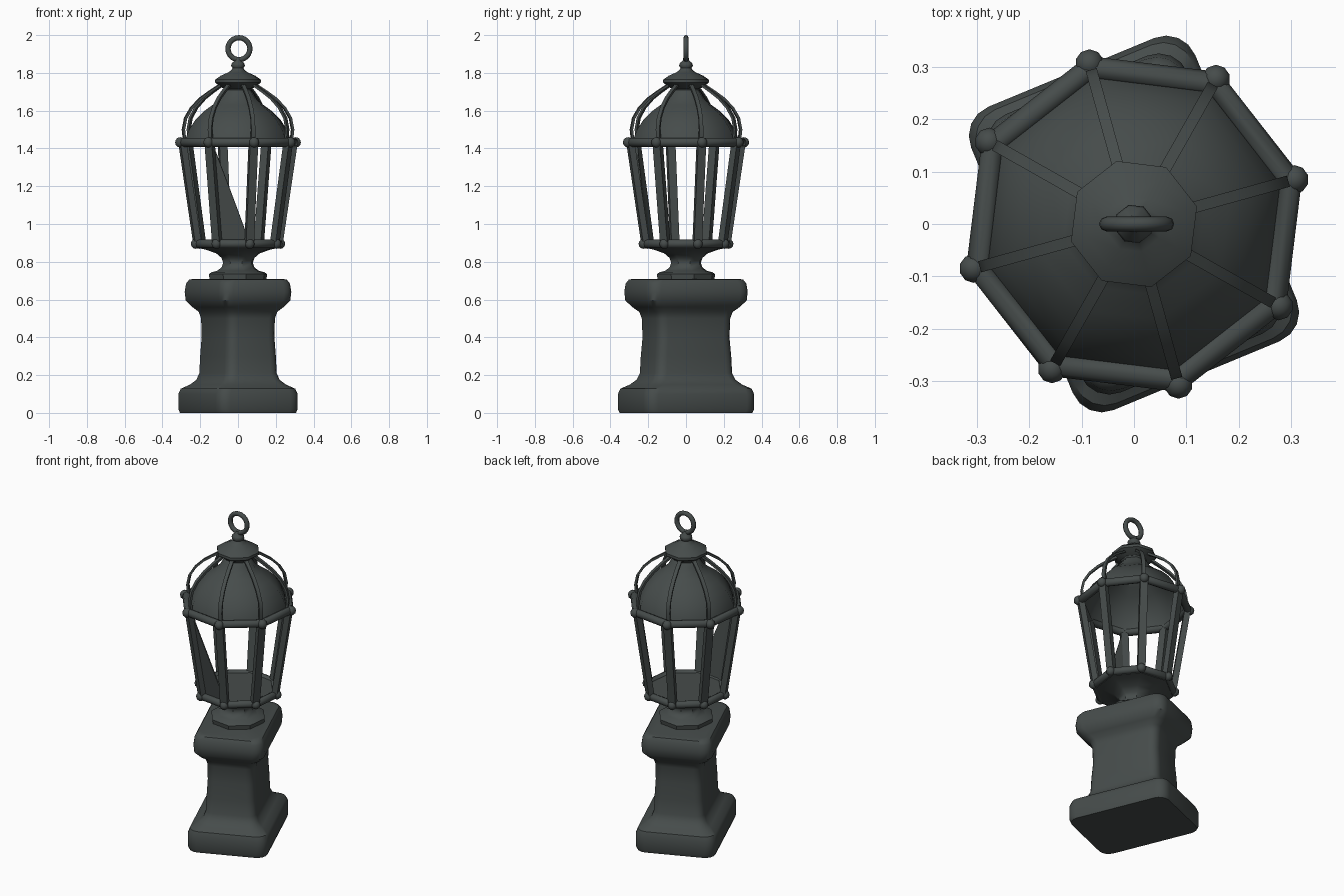
import bpy, math
from mathutils import Vector

if "Cube" in bpy.data.objects:
    bpy.data.objects.remove(bpy.data.objects["Cube"])

ROT = math.radians(15.5)      # turn of the eight-sided lantern
PED = math.radians(22.5)      # turn of the stone pedestal

mat = bpy.data.materials.new("dark_iron_grey")
mat.diffuse_color = (0.061, 0.072, 0.070, 1)
mat.use_nodes = True
mat.node_tree.nodes["Principled BSDF"].inputs["Base Color"].default_value = mat.diffuse_color


def make(name, verts, faces, angle=40):
    me = bpy.data.meshes.new(name)
    me.from_pydata([tuple(v) for v in verts], [], faces)
    me.materials.append(mat)
    ob = bpy.data.objects.new(name, me)
    bpy.context.collection.objects.link(ob)
    finish(ob, angle)
    return ob


def finish(ob, angle):
    bpy.ops.object.select_all(action='DESELECT')
    ob.select_set(True)
    bpy.context.view_layer.objects.active = ob
    bpy.ops.object.mode_set(mode='EDIT')
    bpy.ops.mesh.select_all(action='SELECT')
    bpy.ops.mesh.normals_make_consistent(inside=False)
    bpy.ops.object.mode_set(mode='OBJECT')
    bpy.ops.object.shade_smooth_by_angle(angle=math.radians(angle))


def loft(name, rings, cap_start=True, cap_end=True, loop=False, angle=40):
    """Skin a list of equal-length cross-sections."""
    n, m = len(rings[0]), len(rings)
    verts = [v for r in rings for v in r]
    faces = []
    for i in range(m if loop else m - 1):
        a, b = i * n, ((i + 1) % m) * n
        for j in range(n):
            k = (j + 1) % n
            faces.append((a + j, a + k, b + k, b + j))
    if not loop:
        if cap_start:
            faces.append(tuple(range(n - 1, -1, -1)))
        if cap_end:
            faces.append(tuple(range((m - 1) * n, m * n)))
    return make(name, verts, faces, angle)


def polar(r, z, k):
    a = ROT + k * math.pi / 4
    return Vector((r * math.cos(a), r * math.sin(a), z))


def lathe8(name, profile, **kw):
    return loft(name, [[polar(r, z, k) for k in range(8)] for r, z in profile], **kw)


# Stone pedestal: rounded rectangle sections (half width, half depth, corner, z)
def rounded(w, d, r, z):
    pts = []
    for q, (sx, sy) in enumerate(((1, 1), (-1, 1), (-1, -1), (1, -1))):
        for s in range(5):
            a = (q + s / 4) * math.pi / 2
            x, y = sx * (w - r) + r * math.cos(a), sy * (d - r) + r * math.sin(a)
            pts.append(Vector((x * math.cos(PED) - y * math.sin(PED),
                               x * math.sin(PED) + y * math.cos(PED), z)))
    return pts


sections = [(.225, .307, .06, 0), (.232, .314, .06, .02), (.232, .314, .06, .10),
            (.222, .304, .06, .128), (.185, .265, .06, .15), (.158, .235, .05, .175),
            (.147, .22, .05, .21), (.144, .216, .05, .30), (.139, .208, .05, .40),
            (.140, .212, .05, .50), (.15, .222, .05, .535), (.175, .255, .06, .56),
            (.202, .284, .06, .595), (.206, .288, .06, .64), (.200, .283, .06, .685),
            (.188, .270, .06, .705), (.170, .250, .06, .71)]
loft("stone_pedestal", [rounded(*s) for s in sections])

# Lantern foot and floor
lathe8("lantern_foot", [(.155, .70), (.160, .735), (.145, .745), (.115, .752), (.09, .77),
                        (.082, .795), (.09, .82), (.12, .845), (.18, .865), (.218, .872),
                        (.218, .905)])


# Octagonal rails with corner knobs
def rail(name, r, z, t):
    rings = [[polar(r + t * math.cos(a), z + t * math.sin(a), k)
              for a in [j * math.pi / 4 for j in range(8)]] for k in range(8)]
    loft(name, rings, loop=True, angle=50)
    for k in range(8):
        bpy.ops.mesh.primitive_uv_sphere_add(segments=10, ring_count=6, radius=t * 1.15,
                                             location=polar(r + t * .35, z, k))
        knob = bpy.context.object
        knob.name = f"{name}_knob_{k + 1}"
        knob.data.materials.append(mat)
        finish(knob, 60)


rail("lower_rail", .225, .895, .023)
rail("upper_rail", .310, 1.432, .024)


# Flat strip swept along an (r, z) path in the plane of corner k
def strip(name, path, k, width, thick, angle=40):
    a = ROT + k * math.pi / 4
    side = Vector((-math.sin(a), math.cos(a), 0)) * width / 2
    pts = [polar(r, z, k) for r, z in path]
    rings = []
    for i, p in enumerate(pts):
        along = (pts[min(i + 1, len(pts) - 1)] - pts[max(i - 1, 0)]).normalized()
        out = along.cross(side).normalized() * thick / 2
        rings.append([p + side + out, p - side + out, p - side - out, p + side - out])
    loft(name, rings, angle=angle)


for k in range(8):
    strip(f"corner_post_{k + 1}", [(.222, .89), (.305, 1.43)], k, .044, .034)
    strip(f"roof_rib_{k + 1}", [(.292, 1.43), (.300, 1.50), (.288, 1.56), (.255, 1.615),
                                (.205, 1.665), (.155, 1.70), (.10, 1.735)], k, .022, .013)

# Broken glass pane left between the two front posts
a0, a1 = polar(.218, .90, 5), polar(.218, .90, 6)
t0, t1 = polar(.300, 1.42, 5), polar(.300, 1.42, 6)
shard = []
for u, v in ((0, 0), (1, 0), (.93, .07), (.62, .35), (.33, .66), (.08, .98), (0, 1)):
    shard.append(a0.lerp(a1, u).lerp(t0.lerp(t1, u), v))
push = Vector((.03, .10, 0)).normalized() * .006
n = len(shard)
make("glass_shard", shard + [p + push for p in shard],
     [tuple(range(n)), tuple(range(2 * n - 1, n - 1, -1))] +
     [(i, (i + 1) % n, n + (i + 1) % n, n + i) for i in range(n)])

# Roof dome, open underneath
lathe8("roof_dome", [(.292, 1.435), (.285, 1.46), (.268, 1.50), (.235, 1.55), (.19, 1.595),
                     (.14, 1.63), (.105, 1.66), (.088, 1.69), (.072, 1.71), (.085, 1.73)],
       cap_start=False, cap_end=False, angle=50)

# Roof cap and finial
lathe8("roof_cap", [(.06, 1.715), (.085, 1.72), (.125, 1.748), (.125, 1.764), (.095, 1.785),
                    (.055, 1.802), (.036, 1.815), (.030, 1.825), (.038, 1.838),
                    (.034, 1.852), (.018, 1.865), (.015, 1.88)], angle=50)

# Hanging ring
bpy.ops.mesh.primitive_torus_add(major_segments=24, minor_segments=8, major_radius=.058,
                                 minor_radius=.014, location=(.005, 0, 1.928),
                                 rotation=(math.pi / 2, 0, 0))
ring = bpy.context.object
ring.name = "hanging_ring"
ring.data.materials.append(mat)
finish(ring, 60)
